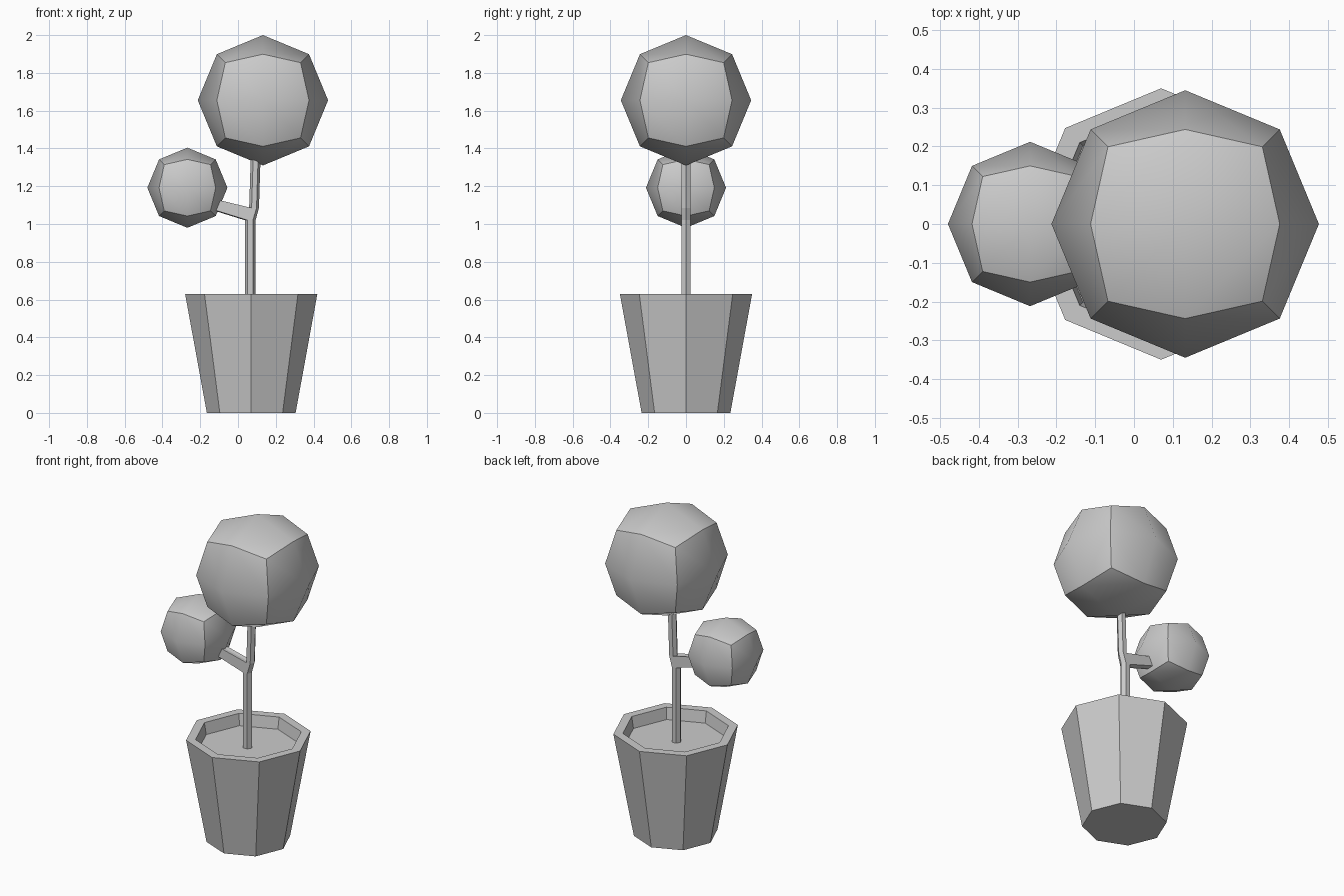
import bpy, bmesh
from math import cos, sin, pi, radians
from mathutils import Vector

if "Cube" in bpy.data.objects:
    bpy.data.objects.remove(bpy.data.objects["Cube"])


def finish(bm, name):
    bmesh.ops.recalc_face_normals(bm, faces=bm.faces)
    mesh = bpy.data.meshes.new(name)
    bm.to_mesh(mesh)
    bm.free()
    obj = bpy.data.objects.new(name, mesh)
    bpy.context.collection.objects.link(obj)
    return obj


def loft(bm, rings, sides):
    """Skin rings of (x, z, radius), capped at both ends; returns side faces per level."""
    loops = [[bm.verts.new((x + r * cos(2 * pi * i / sides), r * sin(2 * pi * i / sides), z))
              for i in range(sides)] for x, z, r in rings]
    levels = []
    for a, b in zip(loops, loops[1:]):
        levels.append([bm.faces.new((a[i], a[(i + 1) % sides], b[(i + 1) % sides], b[i]))
                       for i in range(sides)])
    bm.faces.new(loops[0][::-1])
    bm.faces.new(loops[-1])
    return levels


def foliage_ball(name, x, z, radius):
    """Cube subdivided once and pushed onto a sphere, sharp along the cube edges."""
    bm = bmesh.new()
    bmesh.ops.create_cube(bm, size=2)
    bmesh.ops.subdivide_edges(bm, edges=bm.edges[:], cuts=1, use_grid_fill=True)
    for v in bm.verts:
        v.co = v.co.normalized() * radius + Vector((x, 0, z))
    bmesh.ops.recalc_face_normals(bm, faces=bm.faces)
    for f in bm.faces:
        f.smooth = True
    for e in bm.edges:
        e.smooth = e.calc_face_angle() < radians(42)
    finish(bm, name)


# Octagonal pot: outer wall, rim, inner wall and soil surface
bm = bmesh.new()
loft(bm, [(0.07, 0, 0.235), (0.07, 0.63, 0.35), (0.07, 0.63, 0.297), (0.07, 0.56, 0.285)], 8)
finish(bm, "pot")

# Six-sided trunk with a kink, side branch extruded from its two left faces
bm = bmesh.new()
levels = loft(bm, [(0.065, 0.55, 0.028), (0.065, 1.02, 0.028),
                   (0.085, 1.085, 0.026), (0.094, 1.37, 0.026)], 6)
left = [levels[1][2], levels[1][3]]
ext = bmesh.ops.extrude_face_region(bm, geom=left)
tip = [g for g in ext["geom"] if isinstance(g, bmesh.types.BMVert)]
bmesh.ops.delete(bm, geom=[f for f in left if f.is_valid], context='FACES_ONLY')
mid = sum((v.co for v in tip), Vector()) / len(tip)
for v in tip:
    d = v.co - mid
    v.co = Vector((-0.13 + d.x, d.y, 1.104 + d.z * 0.8))
finish(bm, "trunk_and_branch")

# Foliage
foliage_ball("large_foliage", 0.132, 1.655, 0.345)
foliage_ball("small_foliage", -0.268, 1.192, 0.212)
